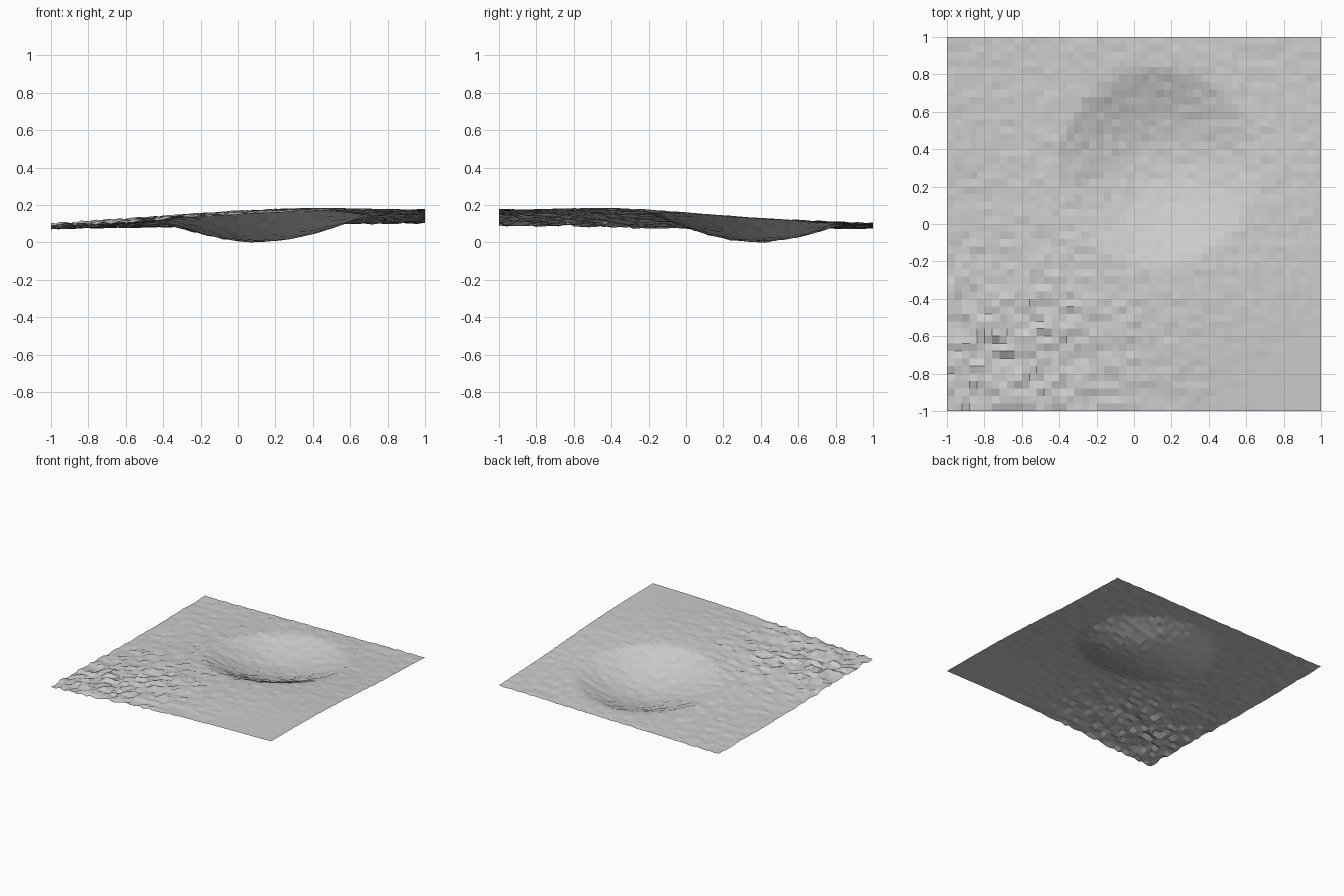
import bpy, bmesh, random
from math import exp, hypot

if "Cube" in bpy.data.objects:
    bpy.data.objects.remove(bpy.data.objects["Cube"])

random.seed(7)
N = 50  # cells per side


def gauss(x, y, cx, cy, sx, sy):
    return exp(-((x - cx) / sx) ** 2 - ((y - cy) / sy) ** 2)


def height(x, y):
    u, v = (x + 1) / 2, (y + 1) / 2
    # tilted base through the four corner heights
    z = (1 - v) * (0.09 * (1 - u) + 0.165 * u) + v * (0.07 * (1 - u) + 0.098 * u)
    # broad hill and a slight dip on the left edge
    z += 0.053 * gauss(x, y, 0.25, -0.35, 0.8, 0.7)
    z -= 0.014 * gauss(x, y, -1, 0, 0.4, 0.5)
    # round crater
    r = hypot(x - 0.13, y - 0.31)
    z -= 0.121 * max(0, 1 - (r / 0.54) ** 2) ** 1.3
    # roughness: strong front left, fading to nothing front right
    rough = 0.012 * gauss(x, y, -0.7, -0.75, 0.6, 0.55)
    rough += 0.004 * (1 - gauss(x, y, 1, -1, 0.7, 0.7))
    return z + random.uniform(-1, 1) * rough


# terrain sheet
bm = bmesh.new()
bmesh.ops.create_grid(bm, x_segments=N, y_segments=N, size=1)
for v in bm.verts:
    v.co.z = height(v.co.x, v.co.y)
low = min(v.co.z for v in bm.verts)
for v in bm.verts:
    v.co.z -= low
bmesh.ops.recalc_face_normals(bm, faces=bm.faces)
if sum(f.normal.z for f in bm.faces) < 0:
    bmesh.ops.reverse_faces(bm, faces=bm.faces)
mesh = bpy.data.meshes.new("terrain")
bm.to_mesh(mesh)
bm.free()
terrain = bpy.data.objects.new("terrain", mesh)
bpy.context.collection.objects.link(terrain)
